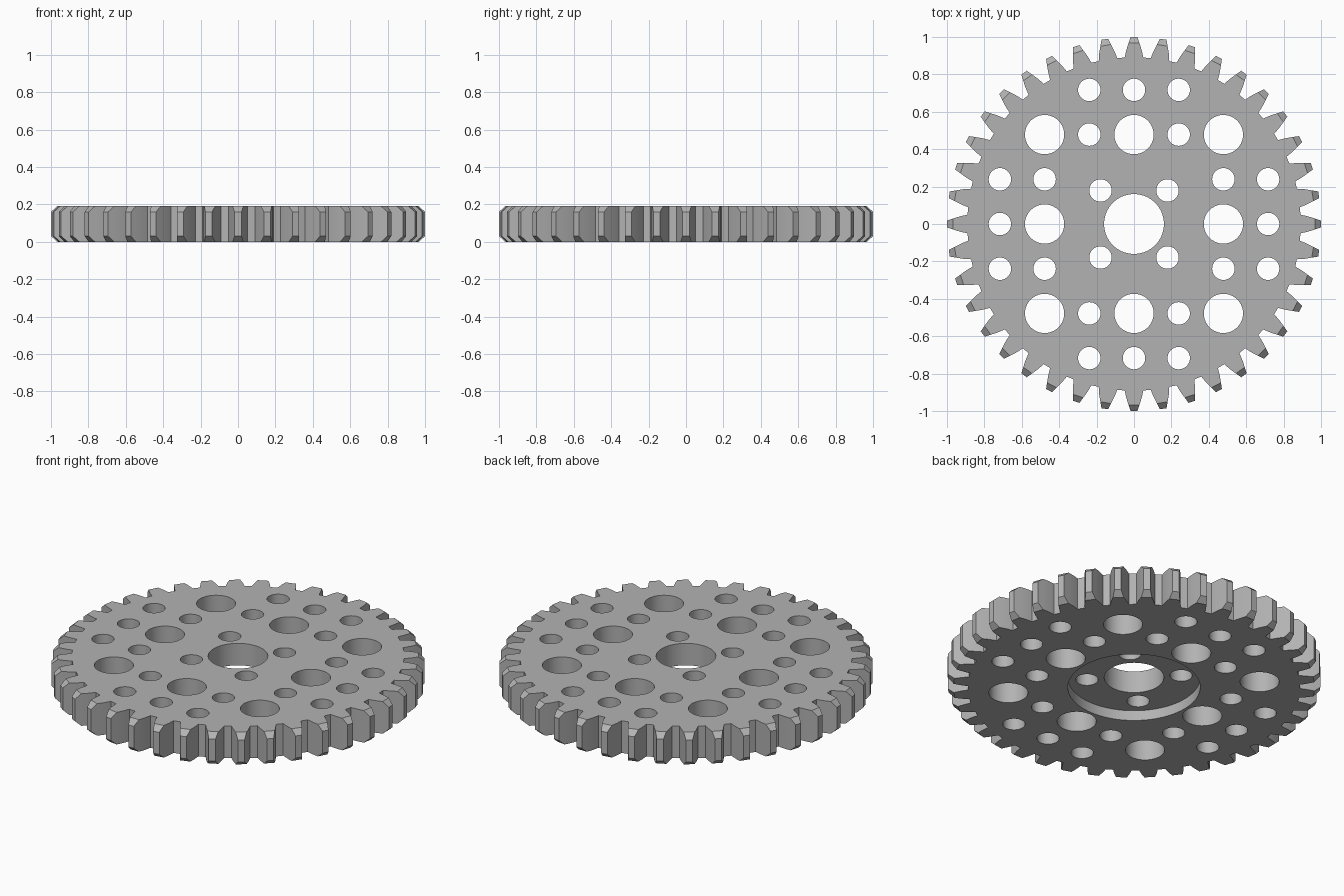
import bpy, bmesh
from math import sin, cos, pi, radians

cube = bpy.data.objects.get("Cube")
if cube:
    bpy.data.objects.remove(cube, do_unlink=True)

TEETH = 40
HEIGHT = 0.19
CHAMFER = 0.03
PITCH = 0.239          # spacing of the hole grid
SMALL, LARGE, BORE = 0.06, 0.105, 0.16

grey = bpy.data.materials.new("light grey")
grey.use_nodes = True
colour = (0.45, 0.45, 0.45, 1)
grey.diffuse_color = colour
grey.node_tree.nodes["Principled BSDF"].inputs["Base Color"].default_value = colour


def new_object(name, bm):
    mesh = bpy.data.meshes.new(name)
    bmesh.ops.recalc_face_normals(bm, faces=bm.faces)
    bm.to_mesh(mesh)
    bm.free()
    obj = bpy.data.objects.new(name, mesh)
    bpy.context.collection.objects.link(obj)
    mesh.materials.append(grey)
    return obj


def outline(tip, tip_half):
    """Gear outline; each tooth flank is (radius, half width)."""
    flank = [(0.89, 0.05), (0.93, 0.041), (0.967, 0.029), (tip, tip_half)]
    tooth = [(r, -w) for r, w in flank] + [(r, w) for r, w in reversed(flank)]
    points = []
    for i in range(TEETH):
        a = 2 * pi * i / TEETH
        points += [(r * cos(a) - w * sin(a), r * sin(a) + w * cos(a)) for r, w in tooth]
    return points


def add_cylinder(bm, x, y, radius, low, high, segments):
    made = bmesh.ops.create_cone(bm, cap_ends=True, segments=segments, radius1=radius,
                                 radius2=radius, depth=high - low)
    bmesh.ops.translate(bm, verts=made["verts"], vec=(x, y, (low + high) / 2))


def cut(target, cutter):
    cutter.hide_render = True
    mod = target.modifiers.new("cut", "BOOLEAN")
    mod.operation = "DIFFERENCE"
    mod.solver = "EXACT"
    mod.object = cutter
    bpy.context.view_layer.objects.active = target
    bpy.ops.object.modifier_apply(modifier=mod.name)
    bpy.data.objects.remove(cutter, do_unlink=True)


# Toothed disc: four rings, with the tooth tips drawn in at top and bottom
bm = bmesh.new()
full, clipped = outline(1.0, 0.018), outline(0.967, 0.029)
layers = [(clipped, 0), (full, CHAMFER), (full, HEIGHT - CHAMFER), (clipped, HEIGHT)]
rings = [[bm.verts.new((x, y, z)) for x, y in pts] for pts, z in layers]
for lower, upper in zip(rings, rings[1:]):
    for i in range(len(lower)):
        j = (i + 1) % len(lower)
        bm.faces.new((lower[i], lower[j], upper[j], upper[i]))
bm.faces.new(rings[0])
bm.faces.new(rings[-1])
bmesh.ops.remove_doubles(bm, verts=bm.verts, dist=0.0001)
gear = new_object("gear_wheel", bm)

# Round recess in the underside
bm = bmesh.new()
add_cylinder(bm, 0, 0, 0.355, -0.1, 0.06, 96)
cut(gear, new_object("recess_cutter", bm))

# Through holes: one quarter pattern turned four times, plus the bore
bm = bmesh.new()
add_cylinder(bm, 0, 0, BORE, -0.1, 0.3, 64)
pattern = [(0, 3, SMALL), (-1, 3, SMALL), (1, 3, SMALL), (-1, 2, SMALL), (1, 2, SMALL),
           (0.75, 0.75, SMALL), (0, 2, LARGE), (2, 2, LARGE)]
for px, py, radius in pattern:
    x, y = px * PITCH, py * PITCH
    for turn in range(4):
        add_cylinder(bm, x, y, radius, -0.1, 0.3, 40)
        x, y = -y, x
cut(gear, new_object("hole_cutter", bm))

# Smooth the hole walls, keep the edges crisp
bpy.ops.object.select_all(action="DESELECT")
gear.select_set(True)
bpy.context.view_layer.objects.active = gear
bpy.ops.object.shade_smooth_by_angle(angle=radians(25))
